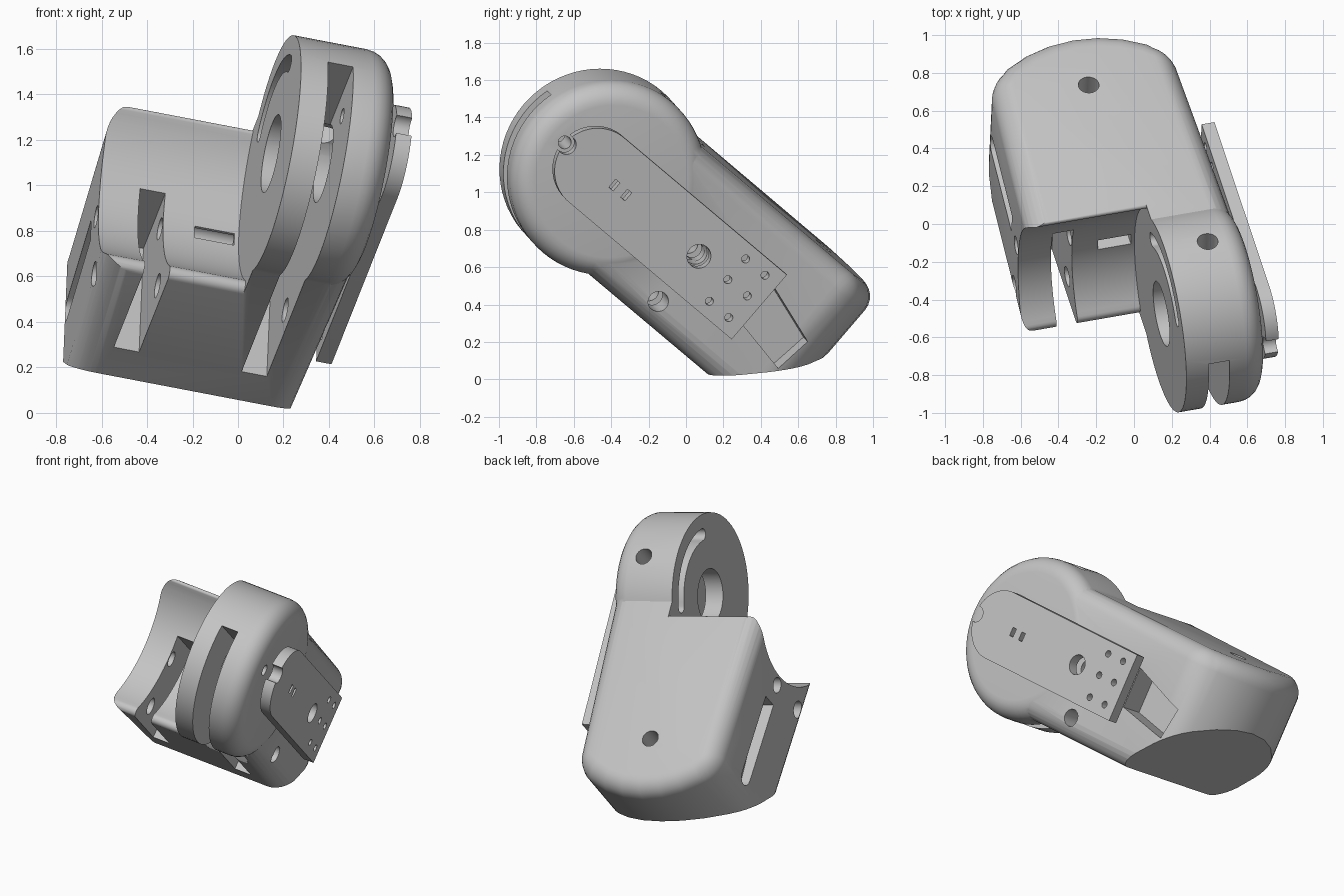
import bpy, bmesh, math
from mathutils import Matrix, Vector

if "Cube" in bpy.data.objects:
    bpy.data.objects.remove(bpy.data.objects["Cube"], do_unlink=True)

# Local frame: x along the hinge pin, y from hinge to tail, z out of the top
side = Vector((0.968, 0.168, -0.185)).normalized()
tail = Vector((-0.248, 0.741, -0.624))
tail = (tail - side * tail.dot(side)).normalized()
up = side.cross(tail)
FRAME = Matrix.Translation((0.145, -0.475, 1.14)) @ Matrix((side, tail, up)).transposed().to_4x4()

LEFT, RIGHT = -0.67, 0.445            # width at the hinge
TAIL_LEFT, TAIL_RIGHT = -0.585, 0.415  # width at the tail
TOP, BOTTOM = 0.45, -0.46
PLATE_IN, PLATE_OUT = 0.48, 0.55

grey = bpy.data.materials.new("light grey plastic")
grey.use_nodes = True
colour = (0.55, 0.55, 0.55, 1)
grey.diffuse_color = colour
grey.node_tree.nodes["Principled BSDF"].inputs["Base Color"].default_value = colour


def arc(cx, cy, r, start, end, n):
    return [(cx + r * math.cos(math.radians(start + (end - start) * i / n)),
             cy + r * math.sin(math.radians(start + (end - start) * i / n)))
            for i in range(n + 1)]


def circle(cx, cy, r, n=40):
    return arc(cx, cy, r, 0, 360, n)[:-1]


def rect(x0, x1, y0, y1):
    return [(x0, y0), (x1, y0), (x1, y1), (x0, y1)]


def prism(name, pts, lo, hi, axis="x", bevel=0.0, pick=None):
    """Extrude a flat outline along an axis, optionally rounding sharp edges."""
    bm = bmesh.new()
    rings = []
    for h in (lo, hi):
        rings.append([bm.verts.new((h, p, q) if axis == "x" else (p, q, h)) for p, q in pts])
    bm.faces.new(rings[0])
    bm.faces.new(rings[1])
    n = len(pts)
    for i in range(n):
        j = (i + 1) % n
        bm.faces.new((rings[0][i], rings[0][j], rings[1][j], rings[1][i]))
    bmesh.ops.recalc_face_normals(bm, faces=bm.faces)
    if bevel:
        edges = [e for e in bm.edges if e.calc_face_angle() > math.radians(25)
                 and (pick is None or pick(e))]
        bmesh.ops.bevel(bm, geom=edges, offset=bevel, segments=6, profile=0.5,
                        affect="EDGES", clamp_overlap=True)
        bmesh.ops.recalc_face_normals(bm, faces=bm.faces)
    mesh = bpy.data.meshes.new(name)
    bm.to_mesh(mesh)
    bm.free()
    mesh.materials.append(grey)
    ob = bpy.data.objects.new(name, mesh)
    bpy.context.collection.objects.link(ob)
    return ob


def combine(target, tool, operation):
    mod = target.modifiers.new("shape", "BOOLEAN")
    mod.operation, mod.solver, mod.object = operation, "EXACT", tool
    bpy.context.view_layer.objects.active = target
    bpy.ops.object.modifier_apply(modifier=mod.name)
    bpy.data.objects.remove(tool, do_unlink=True)


def cut(target, pts, lo, hi, axis="x"):
    combine(target, prism("cutter", pts, lo, hi, axis), "DIFFERENCE")


def lip(height, r):
    """Centre and angle of a rounded lip between the clearance arc and a flat face."""
    z = height - r
    y = math.sqrt((0.57 + r) ** 2 - z ** 2)
    return y, z, math.degrees(math.atan2(z, y))


# Main body: slight taper, bowed tail and rounded edges
mid, chord = (TAIL_LEFT + TAIL_RIGHT) / 2, (TAIL_RIGHT - TAIL_LEFT) / 2
sag, peak = 0.21, 1.64
rad = (chord ** 2 + sag ** 2) / (2 * sag)
half_angle = math.degrees(math.asin(chord / rad))
outline = [(LEFT, 0), (RIGHT, 0)] + arc(mid, peak - rad, rad, 90 - half_angle, 90 + half_angle, 8)
body = prism("hinge_body", outline, BOTTOM, TOP, "z", bevel=0.115)

# Slanted underside of the tail
cut(body, [(1.13, BOTTOM), (1.72, 0.13), (2.2, 0.13), (2.2, -0.9), (1.13, -0.9)], -1, 1)

# Concave clearance for the mating knuckle, with rounded lips
r_top, r_low = 0.015, 0.035
yt, zt, at = lip(TOP, r_top)
yb, zb, ab = lip(-BOTTOM, r_low)
clearance = (arc(0, 0, 0.57, -ab, at, 36) + arc(yt, zt, r_top, 180 + at, 90, 8)
             + [(yt, 0.9), (-0.9, 0.9), (-0.9, -0.9), (yb, -0.9)]
             + arc(yb, -zb, r_low, -90, -180 - ab, 8))
cut(body, clearance, -1, 0)

# Knuckle disc, rounded on its outer rim
disc = prism("disc", circle(0, 0, 0.53, 72), 0, RIGHT, bevel=0.115,
             pick=lambda e: min(v.co.x for v in e.verts) > 0.1)
combine(body, disc, "UNION")

# Link slots, open to the front and underside
for centre in (0.18, -0.4):
    cut(body, rect(-0.8, 0.94, -0.8, 0.14), centre - 0.057, centre + 0.057)

# Hinge pin bore and curved stop groove on the inner face
cut(body, circle(0, 0, 0.175), -0.1, 0.35)
g_mid, g_half, g0, g1 = 0.405, 0.038, 52, 136
ends = [(g_mid * math.cos(math.radians(g)), g_mid * math.sin(math.radians(g))) for g in (g0, g1)]
groove = (arc(0, 0, g_mid + g_half, g0, g1, 20) + arc(*ends[1], g_half, g1, g1 + 180, 8)[1:-1]
          + arc(0, 0, g_mid - g_half, g1, g0, 20) + arc(*ends[0], g_half, g0 + 180, g0 + 360, 8)[1:-1])
cut(body, groove, -0.1, 0.09)

# Screw holes on the top
cut(body, circle(-0.09, 1.26, 0.055), 0.1, 0.8, "z")
cut(body, circle(0.235, 0, 0.055), 0.1, 0.8, "z")

# Cross pin holes
cut(body, circle(0.632, -0.329, 0.055), -1, 1)
cut(body, circle(0.632, 0.0, 0.05), -1, 0.35)

# Window in the concave face
cut(body, rect(0.4, 0.7, -0.07, 0.0), -0.2, -0.02)

# Long recess on the left side
recess = [(0.76, -0.03), *arc(1.3, 0.03, 0.06, -90, 90, 8), (0.76, 0.09)]
cut(body, recess, -1, -0.53)

# Tapered cable pocket behind the plate end
cut(body, [(1.0, -0.12), (1.38, -0.19), (1.41, 0.02), (1.0, 0.15)], 0.27, 0.7)

# Cover plate on the right side
plate = prism("cover_plate", arc(-0.13, 0, 0.227, 90, 270, 32)
              + [(1.045, -0.227), (1.045, 0.227)], PLATE_IN, PLATE_OUT)

# Bores shared by body and plate
for part in (body, plate):
    cut(part, circle(0.61, 0.0, 0.065), 0.3, 1)
    cut(part, circle(-0.335, 0, 0.035), 0.2, 1)

# Plate details: tip notch, contact windows and a grid of small holes
cut(plate, circle(-0.345, 0, 0.052), 0.3, 1)
for a in (0.0, 0.085):
    cut(plate, rect(a - 0.016, a + 0.016, -0.028, 0.028), 0.3, 1)
for a in (0.815, 0.955):
    for w in (-0.148, 0.004, 0.15):
        cut(plate, circle(a, w, 0.022, 20), 0.3, 1)

# Orient the finished parts and shade them
for part in (body, plate):
    part.data.materials.clear()
    part.data.materials.append(grey)
    for poly in part.data.polygons:
        poly.material_index = 0
    part.matrix_world = FRAME
    bpy.ops.object.select_all(action="DESELECT")
    part.select_set(True)
    bpy.context.view_layer.objects.active = part
    bpy.ops.object.shade_smooth_by_angle(angle=math.radians(30))
